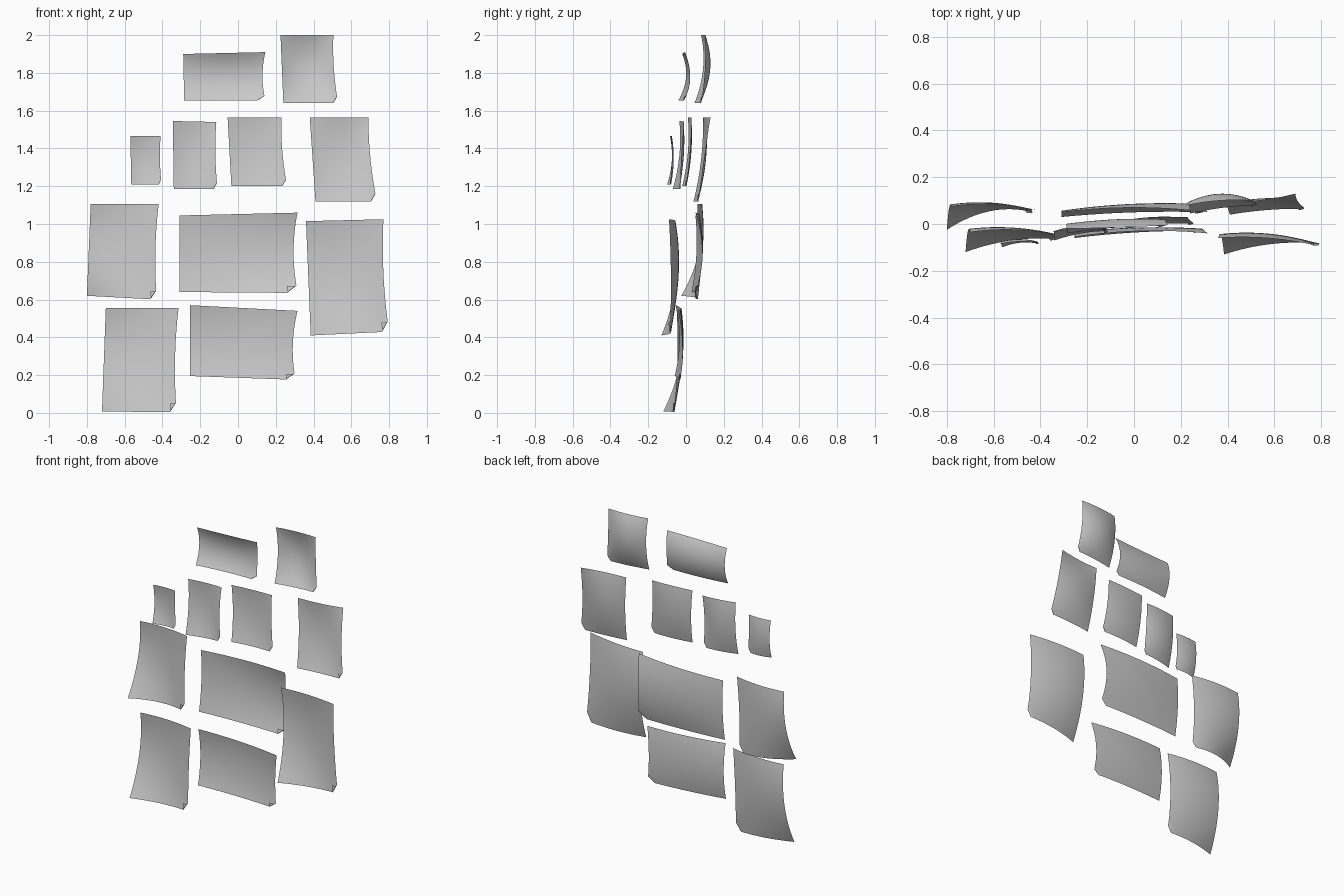
import bpy, bmesh, math
from mathutils import Vector

if "Cube" in bpy.data.objects:
    bpy.data.objects.remove(bpy.data.objects["Cube"])

FOLD, ROLL, N = 0.105, 0.010, 20     # corner fold size, curl radius, grid cells


def quad(a, b, c, t):
    """Smooth curve through three values at t = 0, 0.5, 1."""
    return a * (1 - t) * (1 - 2 * t) + b * 4 * t * (1 - t) + c * t * (2 * t - 1)


def paper_sheet(name, tl, tr, br, bl, top, mid, bottom):
    """Warped paper: four (x, z) corners, three rows of depths, curled lower right corner."""
    tl, tr, br, bl = map(Vector, (tl, tr, br, bl))
    width = (tr - tl).length
    size = (width + (tl - bl).length) / 2
    bm = bmesh.new()
    bmesh.ops.create_grid(bm, x_segments=N, y_segments=N, size=0.5)
    bmesh.ops.translate(bm, verts=bm.verts, vec=(0.5, 0.5, 0))
    # extra cuts along the curl of the corner
    n = Vector((1, -1, 0)).normalized()
    start = Vector((1 - FOLD, 0, 0))
    for i in range(7):
        co = start + n * (ROLL * math.pi * i / 6)
        bmesh.ops.bisect_plane(bm, geom=bm.verts[:] + bm.edges[:] + bm.faces[:],
                               dist=1e-5, plane_co=co, plane_no=n)
    for v in bm.verts:
        p, lift = v.co.copy(), 0
        s = (p - start).dot(n)
        if s > 0:
            a = min(s / ROLL, math.pi)
            along = ROLL * math.sin(a) - max(0, s - math.pi * ROLL)
            p += n * (along - s)
            lift = ROLL * (1 - math.cos(a)) * size
        u, w = p.x, p.y
        pos = bl.lerp(br, u).lerp(tl.lerp(tr, u), w)
        y = quad(quad(*bottom, u), quad(*mid, u), quad(*top, u), w)
        bow = -0.035 * width * u * 4 * w * (1 - w)
        v.co = (pos.x + bow, y - lift, pos.y)
    me = bpy.data.meshes.new(name)
    bm.to_mesh(me)
    bm.free()
    me.shade_smooth()
    bpy.context.collection.objects.link(bpy.data.objects.new(name, me))


# top row
paper_sheet("sheet_top_left", (-.29, 1.90), (.145, 1.91), (.145, 1.655), (-.285, 1.655),
            (-.02, -.015, -.005), (0, .02, .02), (-.04, -.015, -.01))
paper_sheet("sheet_top_right", (.225, 2.0), (.505, 2.0), (.53, 1.64), (.24, 1.64),
            (.08, .10, .10), (.09, .128, .10), (.045, .07, .08))
# second row
paper_sheet("sheet_small", (-.57, 1.465), (-.41, 1.465), (-.405, 1.21), (-.565, 1.21),
            (-.085, -.075, -.08), (-.075, -.065, -.075), (-.10, -.08, -.085))
paper_sheet("sheet_second_left", (-.345, 1.545), (-.115, 1.54), (-.108, 1.185), (-.34, 1.185),
            (-.035, -.015, -.01), (-.035, -.012, -.025), (-.07, -.04, -.03))
paper_sheet("sheet_second_middle", (-.055, 1.565), (.23, 1.565), (.26, 1.20), (-.035, 1.20),
            (.01, .025, .03), (.01, .028, .02), (-.02, .0, .0))
paper_sheet("sheet_second_right", (.38, 1.565), (.69, 1.565), (.735, 1.12), (.41, 1.12),
            (.09, .10, .13), (.08, .105, .095), (.04, .06, .065))
# third row
paper_sheet("sheet_third_left", (-.78, 1.105), (-.42, 1.105), (-.43, .60), (-.80, .62),
            (.075, .085, .06), (.07, .088, .06), (-.025, .055, .05))
paper_sheet("sheet_third_middle", (-.31, 1.045), (.315, 1.06), (.317, .635), (-.31, .64),
            (.05, .07, .05), (.055, .085, .085), (.03, .05, .05))
paper_sheet("sheet_third_right", (.36, 1.015), (.77, 1.025), (.80, .43), (.385, .41),
            (-.06, -.06, -.09), (-.05, -.042, -.08), (-.13, -.085, -.085))
# bottom row
paper_sheet("sheet_bottom_left", (-.70, .555), (-.315, .555), (-.325, .003), (-.72, .008),
            (-.035, -.025, -.05), (-.03, -.02, -.045), (-.12, -.07, -.065))
paper_sheet("sheet_bottom_right", (-.255, .57), (.315, .54), (.305, .175), (-.255, .195),
            (-.055, -.03, -.04), (-.035, -.015, -.02), (-.06, -.035, -.03))
